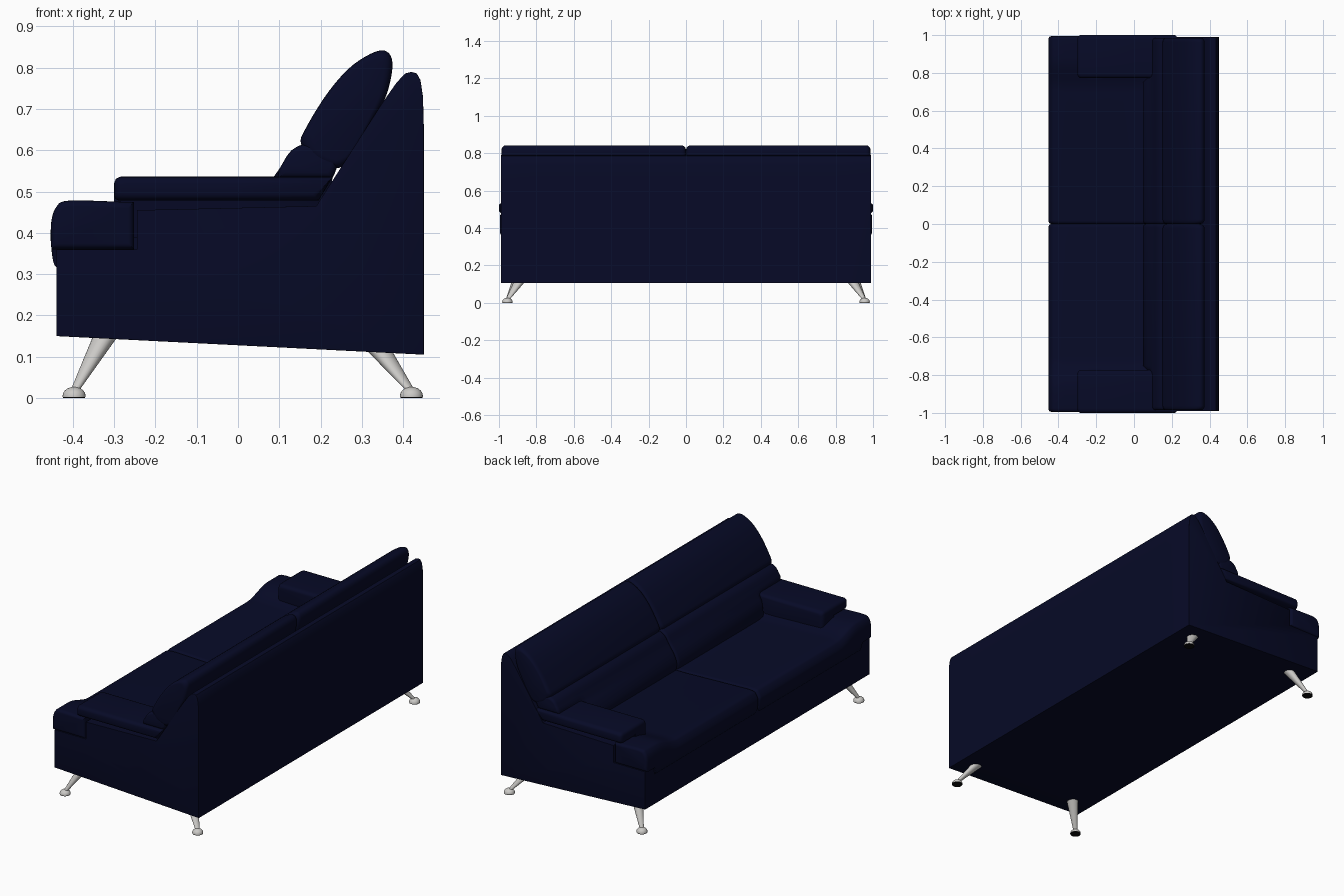
import bpy, bmesh, math

if "Cube" in bpy.data.objects:
    bpy.data.objects.remove(bpy.data.objects["Cube"])


def material(name, rgb):
    m = bpy.data.materials.new(name)
    m.diffuse_color = (*rgb, 1)
    m.use_nodes = True
    m.node_tree.nodes["Principled BSDF"].inputs["Base Color"].default_value = m.diffuse_color
    return m


NAVY = material("navy_leather", (0.002, 0.003, 0.02))
BLACK = material("black_rubber", (0.003, 0.003, 0.003))
METAL = material("brushed_metal", (0.6, 0.59, 0.57))


def smooth_loop(pts, n=5):
    """Closed Catmull-Rom curve through the points."""
    out, c = [], len(pts)
    for i in range(c):
        a, b, d, e = (pts[(i + k) % c] for k in (-1, 0, 1, 2))
        for s in range(n):
            t = s / n
            out.append(tuple(0.5 * (2 * q + (r - p) * t + (2 * p - 5 * q + 4 * r - w) * t * t
                                    + (3 * q - p - 3 * r + w) * t ** 3)
                             for p, q, r, w in zip(a, b, d, e)))
    return out


def ease(a, b, v):
    """Smooth step from 0 at a to 1 at b."""
    t = min(1, max(0, (v - a) / (b - a)))
    return t * t * (3 - 2 * t)


def mesh_from_rings(name, rings, mat, cap_start=True, angle=40):
    """Skin closed rings of 3D points, mirrored to the other end of the sofa."""
    bm = bmesh.new()
    vs = [[bm.verts.new(p) for p in r] for r in rings]
    n = len(rings[0])
    for a, b in zip(vs, vs[1:]):
        for i in range(n):
            j = (i + 1) % n
            bm.faces.new((a[i], a[j], b[j], b[i]))
    if cap_start:
        bm.faces.new(vs[0])
    bm.faces.new(vs[-1])
    bmesh.ops.remove_doubles(bm, verts=bm.verts, dist=1e-5)
    bmesh.ops.recalc_face_normals(bm, faces=bm.faces)
    if not cap_start:  # open shells: make sure the end cap points outward
        end = max(bm.faces, key=lambda f: f.calc_center_median().y)
        if end.normal.y < 0:
            bmesh.ops.reverse_faces(bm, faces=bm.faces)
    me = bpy.data.meshes.new(name)
    bm.to_mesh(me)
    bm.free()
    me.materials.append(mat)
    ob = bpy.data.objects.new(name, me)
    bpy.context.collection.objects.link(ob)
    ob.modifiers.new("mirror", 'MIRROR').use_axis = (False, True, False)
    bpy.ops.object.select_all(action='DESELECT')
    ob.select_set(True)
    bpy.context.view_layer.objects.active = ob
    bpy.ops.object.shade_smooth_by_angle(angle=math.radians(angle))
    return ob


def loft(name, profile, y0, y1, d, r, fix=None, mids=(), angle=40):
    """Sweep an x-z profile along y; ends are rounded by inset d over length r."""
    arc = [math.radians(a) for a in (0, 22.5, 45, 67.5, 90)]
    start = [(y0 + r * (1 - math.cos(a)), d * (1 - math.sin(a))) for a in arc] if y0 > 0 else [(0, 0)]
    end = [(y1 - r * (1 - math.cos(a)), d * (1 - math.sin(a))) for a in reversed(arc)]
    rings = []
    for y, inset in start + [(m, 0) for m in mids] + end:
        pts = [fix(x, y, z) if fix else (x, z) for x, z in profile]
        xs, zs = [p[0] for p in pts], [p[1] for p in pts]
        cx, cz = (min(xs) + max(xs)) / 2, (min(zs) + max(zs)) / 2
        sx = 1 - inset / ((max(xs) - min(xs)) / 2)
        sz = 1 - inset / ((max(zs) - min(zs)) / 2)
        rings.append([(cx + (x - cx) * sx, y, cz + (z - cz) * sz) for x, z in pts])
    return mesh_from_rings(name, rings, mat=NAVY, cap_start=y0 > 0, angle=angle)


# Frame: side panels with a lowered middle under the seats, and the back
frame = [(-0.44, 0.15), (0.45, 0.105), (0.45, 0.66), (0.448, 0.73), (0.442, 0.77), (0.433, 0.786),
         (0.42, 0.79), (0.405, 0.786), (0.385, 0.765), (0.35, 0.715), (0.19, 0.465),
         (-0.245, 0.455), (-0.245, 0.36), (-0.44, 0.36)]
loft("frame", frame, 0, 0.989, 0.001, 0.002,
     lambda x, y, z: (x, 0.361 if y < 0.8 and 0.4 < z < 0.47 else z), (0.799, 0.801))

# Seat cushions: lower between the arms, rising to wrap around the arm fronts
seat = smooth_loop([(-0.435, 0.314), (-0.45, 0.345), (-0.453, 0.42), (-0.44, 0.463), (-0.41, 0.478),
                    (-0.3, 0.476), (0, 0.465), (0.16, 0.46), (0.18, 0.37), (0, 0.345), (-0.38, 0.316)])


def seat_fix(x, y, z):
    z -= 0.042 * (1 - ease(0.7, 0.88, y)) * ease(0.36, 0.46, z)
    if y > 0.79:
        x = min(x, -0.252)
    if y > 0.91:
        z = max(z, 0.36)
    return x, z


loft("seat_cushion", seat, 0.001, 0.994, 0.014, 0.018, seat_fix,
     (0.7, 0.73, 0.76, 0.785, 0.795, 0.82, 0.85, 0.88, 0.905, 0.915))

# Lumbar rolls: deeper between the arms, resting on the arms at the ends
lumbar = smooth_loop([(0.075, 0.39), (0.048, 0.44), (0.06, 0.495), (0.1, 0.555), (0.13, 0.6), (0.175, 0.617),
                      (0.23, 0.60), (0.24, 0.56), (0.2, 0.48), (0.15, 0.4)])
loft("lumbar_cushion", lumbar, 0.001, 0.984, 0.014, 0.018,
     lambda x, y, z: (max(x, 0.098), max(z, 0.532)) if y > 0.79 else (x, z), (0.75, 0.8))

# Upper back cushions
back = smooth_loop([(0.153, 0.615), (0.165, 0.655), (0.22, 0.743), (0.28, 0.808), (0.345, 0.842),
                    (0.373, 0.82), (0.366, 0.755), (0.338, 0.69), (0.26, 0.565), (0.19, 0.57)])
loft("back_cushion", back, 0.001, 0.986, 0.022, 0.024)

# Arm pads: thin on the outside, dropping to the seat on the inside
arm = [(-0.3, 0.49), (-0.3, 0.52), (-0.296, 0.531), (-0.285, 0.536), (0.0, 0.536), (0.23, 0.536),
       (0.195, 0.478), (0.0, 0.478), (-0.288, 0.478), (-0.297, 0.482)]
loft("arm_pad", arm, 0.773, 1.0, 0.016, 0.024,
     lambda x, y, z: (x, z - 0.09 if y < 0.87 and z < 0.5 else z), (0.865, 0.875), angle=50)


def ring(x, y, z, r, n=24):
    return [(x + r * math.cos(2 * math.pi * i / n), y + r * math.sin(2 * math.pi * i / n), z)
            for i in range(n)]


# Splayed tapered legs with domed feet and rubber pads
for side, fx, tx, top in (("front", -0.397, -0.318, 0.155), ("back", 0.42, 0.34, 0.118)):
    mesh_from_rings(side + "_leg", [ring(fx, 0.955, 0.015, 0.01), ring(tx, 0.887, top, 0.031)], METAL)
    dome = [ring(fx, 0.955, 0.003, 0.028)]
    dome += [ring(fx, 0.955, 0.005 + 0.022 * math.sin(math.radians(a)), 0.028 * math.cos(math.radians(a)))
             for a in (0, 18, 36, 54, 72, 86)]
    mesh_from_rings(side + "_foot", dome, METAL)
    mesh_from_rings(side + "_foot_pad", [ring(fx, 0.955, 0, 0.027), ring(fx, 0.955, 0.004, 0.027)], BLACK)
